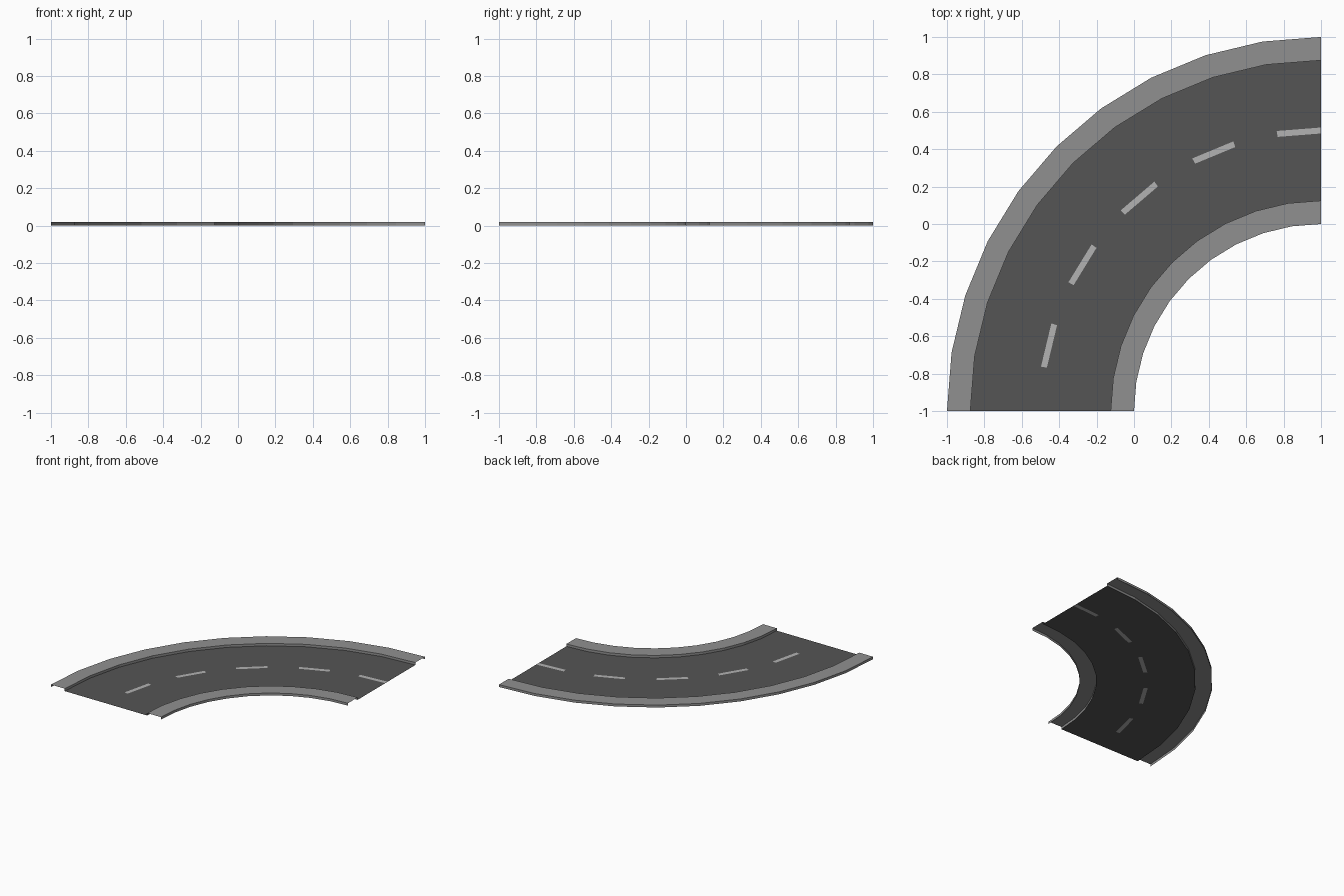
import bpy, bmesh, math

if "Cube" in bpy.data.objects:
    bpy.data.objects.remove(bpy.data.objects["Cube"])

SEGMENTS = 10                 # 9 degrees each over a quarter turn
CX, CY = 1.0, -1.0            # centre of the bend
CURB_H = 0.02


def material(name, v):
    m = bpy.data.materials.new(name)
    m.diffuse_color = (v, v, v, 1)
    m.use_nodes = True
    m.node_tree.nodes["Principled BSDF"].inputs["Base Color"].default_value = m.diffuse_color
    return m


def sweep(name, strips, mat):
    """Sweep (radius, z) profiles round the bend over the listed segments."""
    bm = bmesh.new()
    for profile, segments in strips:
        for s in segments:
            a0, a1 = (math.radians(90 * k / SEGMENTS) for k in (s, s + 1))
            for p, q in zip(profile, profile[1:]):
                corners = ((p, a0), (p, a1), (q, a1), (q, a0))
                bm.faces.new([bm.verts.new((CX - r * math.cos(a), CY + r * math.sin(a), z))
                              for (r, z), a in corners])
    bmesh.ops.remove_doubles(bm, verts=bm.verts, dist=1e-5)
    mesh = bpy.data.meshes.new(name)
    bm.to_mesh(mesh)
    bm.free()
    mesh.materials.append(mat)
    obj = bpy.data.objects.new(name, mesh)
    bpy.context.collection.objects.link(obj)


asphalt = material("asphalt", 0.09)
concrete = material("concrete", 0.28)
paint = material("paint", 0.45)

every = range(SEGMENTS)
gaps, dashes = range(0, SEGMENTS, 2), range(1, SEGMENTS, 2)
IN, OUT = 1.125, 1.875        # road edges
L0, L1 = 1.484, 1.516         # centre line edges

# Road surface: two lanes plus the gaps between the dashes
sweep("road", [([(IN, 0), (L0, 0)], every),
               ([(L1, 0), (OUT, 0)], every),
               ([(L0, 0), (L1, 0)], gaps)], asphalt)

# Dashed centre line, flush with the road
sweep("centre_dashes", [([(L0, 0), (L1, 0)], dashes)], paint)

# Raised kerbs on both sides
for name, r0, r1 in (("inner_kerb", 1.0, IN), ("outer_kerb", OUT, 2.0)):
    sweep(name, [([(r0, 0), (r0, CURB_H), (r1, CURB_H), (r1, 0)], every)], concrete)
